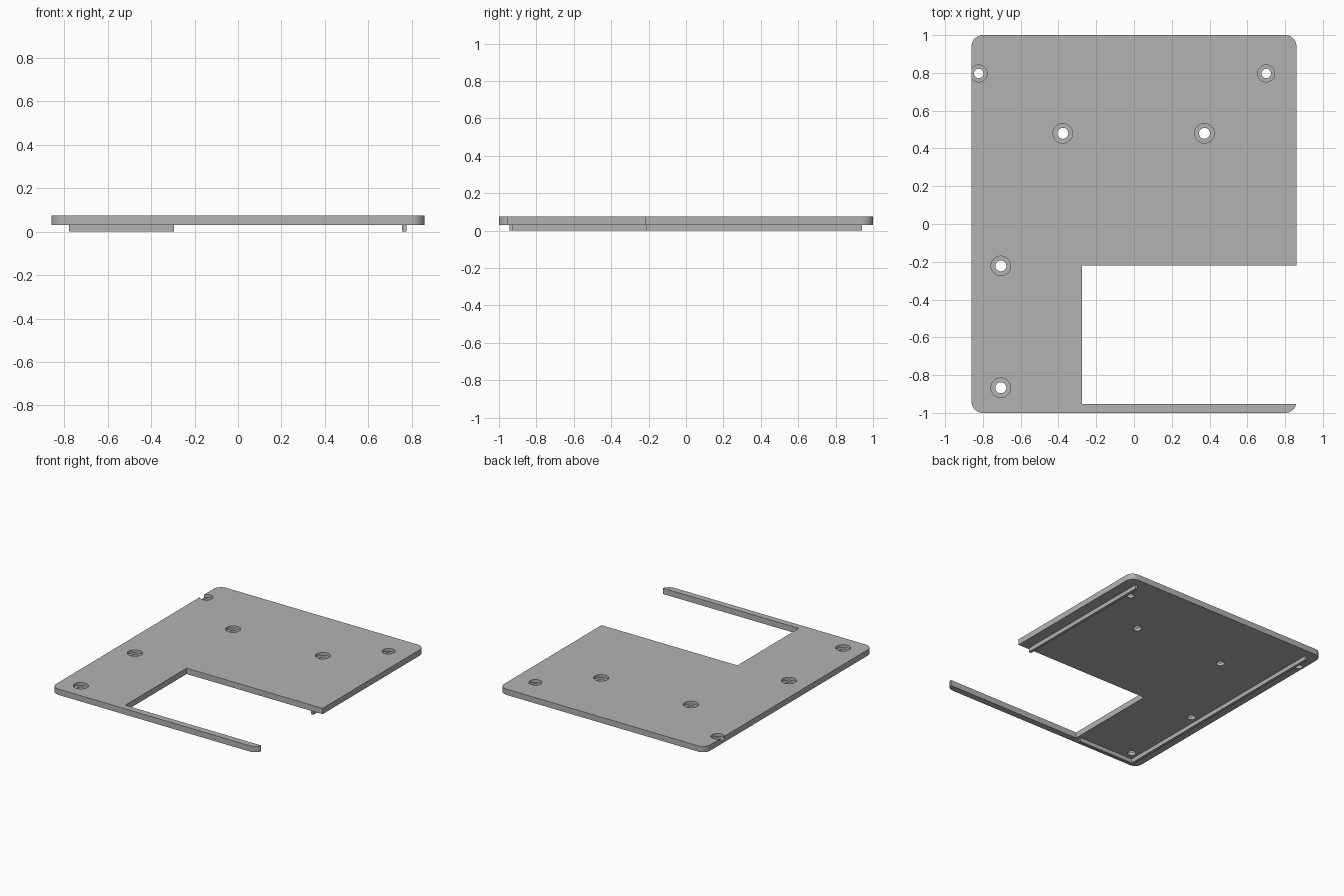
import bpy, bmesh, math

cube = bpy.data.objects.get("Cube")
if cube:
    bpy.data.objects.remove(cube, do_unlink=True)

grey = bpy.data.materials.new("plain grey")
grey.use_nodes = True
colour = (0.45, 0.45, 0.45, 1)
grey.diffuse_color = colour
grey.node_tree.nodes["Principled BSDF"].inputs["Base Color"].default_value = colour

HALF_X, HALF_Y = 0.86, 1.0
BOTTOM, TOP, FLOOR = 0.031, 0.075, 0.053


def prism(name, outline, z0, z1):
    """Extrude a flat outline from z0 to z1."""
    bm = bmesh.new()
    face = bm.faces.new([bm.verts.new((x, y, z0)) for x, y in outline])
    up = bmesh.ops.extrude_face_region(bm, geom=[face])["geom"]
    bmesh.ops.translate(bm, vec=(0, 0, z1 - z0),
                        verts=[v for v in up if isinstance(v, bmesh.types.BMVert)])
    bmesh.ops.recalc_face_normals(bm, faces=bm.faces)
    mesh = bpy.data.meshes.new(name)
    bm.to_mesh(mesh)
    bm.free()
    mesh.materials.append(grey)
    obj = bpy.data.objects.new(name, mesh)
    bpy.context.collection.objects.link(obj)
    return obj


def box(name, x0, x1, y0, y1, z0, z1):
    return prism(name, [(x0, y0), (x1, y0), (x1, y1), (x0, y1)], z0, z1)


def arc(cx, cy, r, start, sweep, steps):
    return [(cx + r * math.cos(start + sweep * i / steps),
             cy + r * math.sin(start + sweep * i / steps)) for i in range(steps + 1)]


def cut(target, cutter):
    """Subtract the cutter, then discard it."""
    cutter.hide_render = True
    mod = target.modifiers.new("cut", 'BOOLEAN')
    mod.operation, mod.solver, mod.object = 'DIFFERENCE', 'EXACT', cutter
    bpy.context.view_layer.objects.active = target
    bpy.ops.object.modifier_apply(modifier=mod.name)
    bpy.data.objects.remove(cutter, do_unlink=True)


# Plate with rounded corners
R = 0.06
outline = []
for i, (sx, sy) in enumerate([(1, 1), (-1, 1), (-1, -1), (1, -1)]):
    outline += arc(sx * (HALF_X - R), sy * (HALF_Y - R), R, i * math.pi / 2, math.pi / 2, 10)
plate = prism("base_plate", outline, BOTTOM, TOP)

# Open cutout leaving a thin arm along the front
cut(plate, box("cutout", -0.275, 1, -0.952, -0.22, -0.1, 0.2))

# Counterbored screw holes: x, y, head radius, shaft radius
SMALL, LARGE = (0.045, 0.025), (0.052, 0.029)
holes = [(-0.822, 0.797, SMALL), (0.70, 0.797, SMALL),
         (-0.377, 0.48, LARGE), (0.373, 0.48, LARGE),
         (-0.705, -0.222, LARGE), (-0.705, -0.867, LARGE)]
for x, y, (head, shaft) in holes:
    for r, z0 in ((head, FLOOR), (shaft, -0.1)):
        circle = arc(x, y, r, 0, math.tau, 32)[:-1]
        cut(plate, prism("hole", circle, z0, 0.2))

# Locating ribs underneath
RIB_TOP = BOTTOM + 0.001
box("right_rib", -0.778, -0.758, -0.945, 0.94, 0, RIB_TOP)
box("left_rib", 0.755, 0.775, -0.21, 0.94, 0, RIB_TOP)
box("front_rib", -0.759, -0.295, -0.945, -0.928, 0, RIB_TOP)

# Smooth the round walls, keep the edges sharp
for obj in bpy.context.collection.objects:
    obj.select_set(obj == plate)
bpy.context.view_layer.objects.active = plate
bpy.ops.object.shade_smooth_by_angle(angle=math.radians(30))
